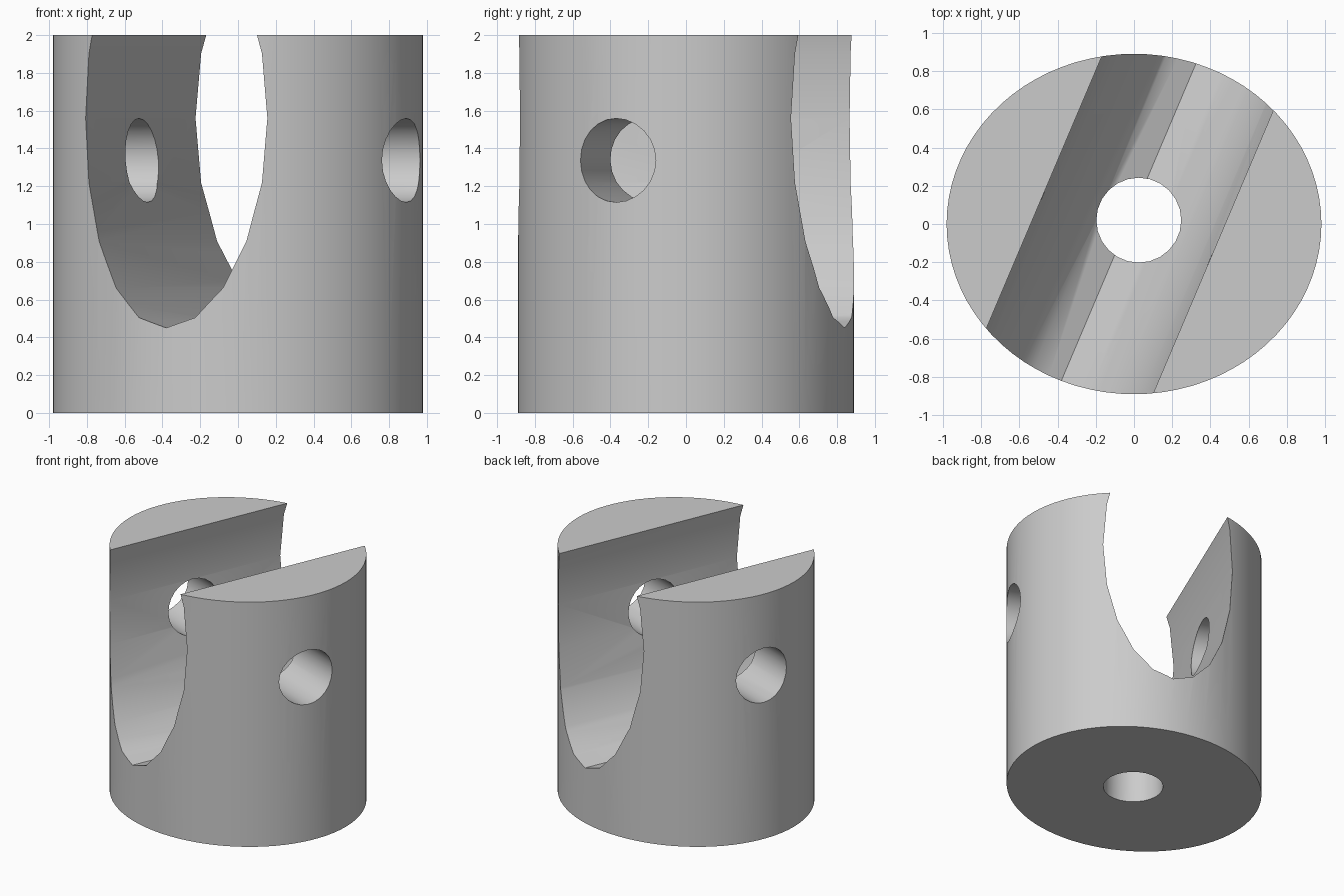
import bpy
from math import radians, pi

default = bpy.data.objects.get("Cube")
if default:
    bpy.data.objects.remove(default, do_unlink=True)

grey = bpy.data.materials.new("plain grey")
grey.use_nodes = True
colour = (0.6, 0.6, 0.6, 1)
grey.diffuse_color = colour
grey.node_tree.nodes["Principled BSDF"].inputs["Base Color"].default_value = colour


def cylinder(name, sides, half_x, half_y, length, centre, rotation=(0, 0, 0)):
    """Elliptical cylinder along its own z axis."""
    bpy.ops.mesh.primitive_cylinder_add(vertices=sides, radius=1, depth=1,
                                        location=centre, rotation=rotation)
    obj = bpy.context.object
    obj.name = name
    obj.scale = (half_x, half_y, length)
    bpy.ops.object.transform_apply(location=False, rotation=False, scale=True)
    obj.data.materials.append(grey)
    return obj


# Slightly oval upright body
body = cylinder("slotted_body", 80, 0.98, 0.89, 2, (0, 0, 1))

# Deep rounded slot, bore down the middle, and pin hole across the slot
cutters = [
    cylinder("slot_cutter", 20, 0.516, 1.11, 4, (-0.032, 0, 1.56),
             (pi / 2, 0, radians(-23))),
    cylinder("bore_cutter", 24, 0.222, 0.222, 4, (0.025, 0.02, 1)),
    cylinder("pin_hole_cutter", 24, 0.222, 0.222, 4, (0, -0.035, 1.337),
             (pi / 2, 0, radians(69.4))),
]

bpy.ops.object.select_all(action="DESELECT")
body.select_set(True)
bpy.context.view_layer.objects.active = body
for cutter in cutters:
    cut = body.modifiers.new(cutter.name, "BOOLEAN")
    cut.operation = "DIFFERENCE"
    cut.solver = "EXACT"
    cut.object = cutter
    bpy.ops.object.modifier_apply(modifier=cut.name)
    bpy.data.objects.remove(cutter, do_unlink=True)

bpy.ops.object.shade_smooth_by_angle(angle=radians(30))
